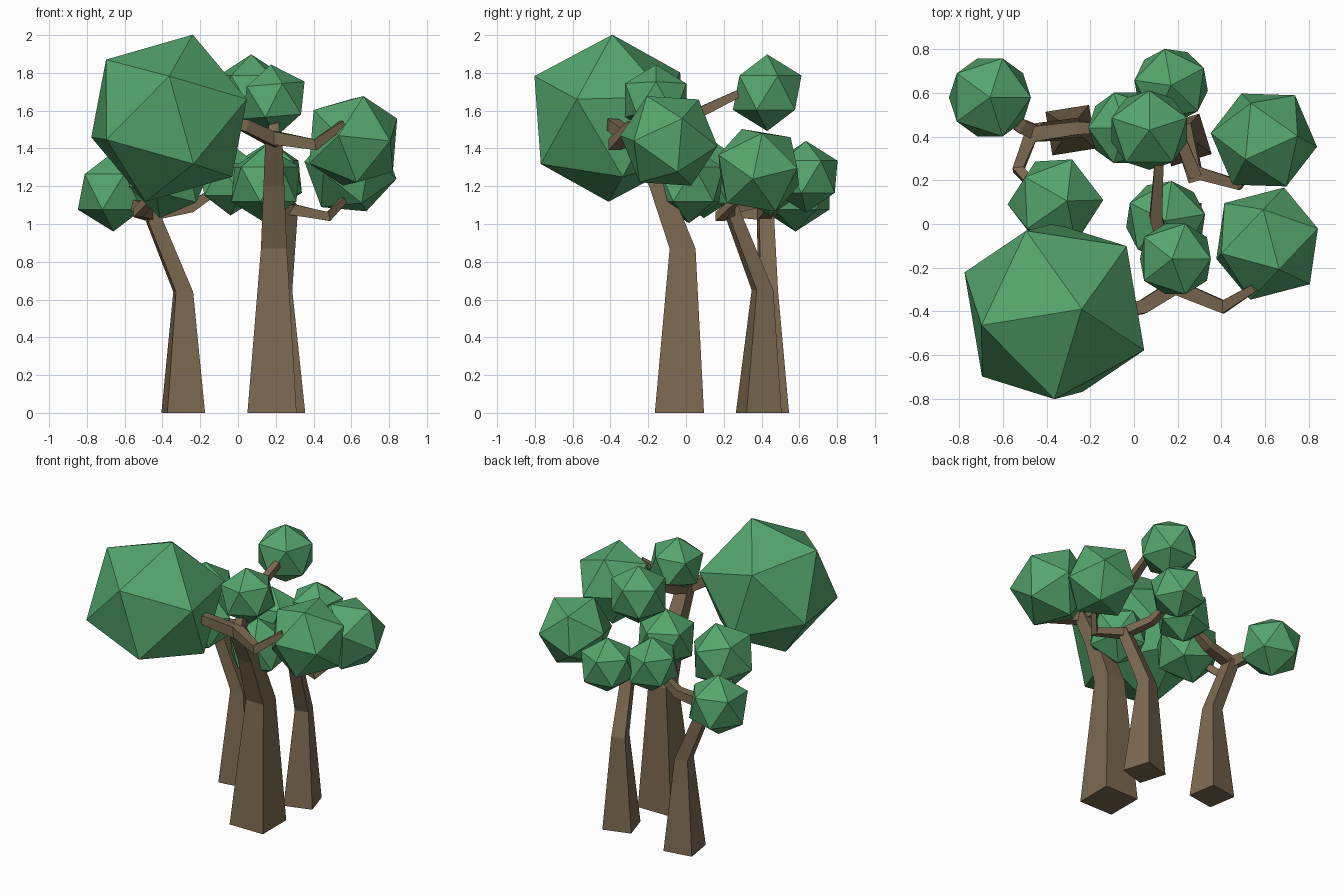
import bpy, bmesh
from math import cos, sin, radians
from mathutils import Vector, Matrix

if "Cube" in bpy.data.objects:
    bpy.data.objects.remove(bpy.data.objects["Cube"])


def material(name, color):
    m = bpy.data.materials.new(name)
    m.diffuse_color = (*color, 1)
    m.use_nodes = True
    m.node_tree.nodes["Principled BSDF"].inputs["Base Color"].default_value = m.diffuse_color
    return m


BARK = material("bark", (0.20, 0.14, 0.08))
LEAF = material("leaf", (0.09, 0.38, 0.15))


def finish(bm, name, mat):
    bmesh.ops.recalc_face_normals(bm, faces=bm.faces)
    me = bpy.data.meshes.new(name)
    bm.to_mesh(me)
    bm.free()
    me.materials.append(mat)
    bpy.context.collection.objects.link(bpy.data.objects.new(name, me))


def limb(name, path, angle=45, flat=False):
    """Four-sided tapered tube; path points are (x, y, z, corner radius)."""
    pts = [Vector(p[:3]) for p in path]
    bm = bmesh.new()
    rings = []
    for i, p in enumerate(pts):
        t = (pts[min(i + 1, len(pts) - 1)] - pts[max(i - 1, 0)]).normalized()
        if flat:
            u, v = Vector((1, 0, 0)), Vector((0, 1, 0))
        else:
            u = t.cross(Vector((0, 0, 1))).normalized()
            v = u.cross(t)
        ring = []
        for k in range(4):
            a = radians(angle + 90 * k)
            ring.append(bm.verts.new(p + path[i][3] * (cos(a) * u + sin(a) * v)))
        rings.append(ring)
    for a, b in zip(rings, rings[1:]):
        for k in range(4):
            bm.faces.new((a[k], a[(k + 1) % 4], b[(k + 1) % 4], b[k]))
    bm.faces.new(rings[0])
    bm.faces.new(rings[-1])
    finish(bm, name, BARK)


def frame(a, b):
    e1 = Vector(a).normalized()
    e2 = (Vector(b) - e1 * e1.dot(Vector(b))).normalized()
    return Matrix((e1, e2, e1.cross(e2))).transposed()


def foliage(name, center, r, corner, neighbour):
    """Icosahedron turned so two adjacent corners point the given ways."""
    bm = bmesh.new()
    bmesh.ops.create_icosphere(bm, subdivisions=1, radius=r)
    bm.verts.ensure_lookup_table()
    a = bm.verts[0]
    b = a.link_edges[0].other_vert(a)
    rot = frame(corner, neighbour) @ frame(a.co, b.co).transposed()
    bmesh.ops.transform(bm, matrix=Matrix.Translation(center) @ rot.to_4x4(), verts=bm.verts)
    finish(bm, name, LEAF)


# Trunks
limb("front_trunk", [(.18, -.035, 0, .184), (.19, -.018, .87, .097),
                     (.19, -.14, 1.2, .078), (.19, -.28, 1.47, .062)], 45, True)
limb("left_trunk", [(-.29, .43, 0, .143), (-.29, .435, .64, .065),
                    (-.46, .42, 1.06, .056)], -36, True)
limb("back_trunk", [(.235, .385, 0, .137), (.23, .405, .65, .065),
                    (.275, .23, 1.1, .05)], -28, True)

# Branches of the front tree
limb("front_branch_left", [(.2, -.28, 1.44, .05), (.04, -.38, 1.52, .045), (-.15, -.42, 1.56, .03)])
limb("front_branch_right", [(.17, -.28, 1.46, .05), (.41, -.38, 1.42, .042), (.555, -.29, 1.53, .025)])
limb("front_branch_back", [(.19, -.26, 1.44, .045), (.1, .03, 1.57, .04), (.12, .36, 1.73, .025)])
limb("front_branch_up", [(.19, -.28, 1.42, .045), (.19, -.18, 1.62, .03)])

# Branches of the left tree
limb("left_branch_out", [(-.45, .42, 1.04, .05), (-.52, .45, 1.09, .045), (-.65, .57, 1.15, .025)])
limb("left_branch_front", [(-.46, .44, 1.05, .045), (-.53, .25, 1.06, .036), (-.42, .13, 1.18, .025)])
limb("left_branch_in", [(-.48, .41, 1.05, .05), (-.25, .44, 1.09, .042), (-.08, .44, 1.2, .025)])

# Branches of the back tree
limb("back_branch_right", [(.27, .24, 1.08, .042), (.48, .18, 1.04, .034), (.58, .29, 1.15, .022)])
limb("back_branch_back", [(.28, .22, 1.08, .042), (.2, .42, 1.12, .035), (.17, .6, 1.22, .022)])

# Foliage
UP = (0, 0, 1)
for name, c, r, a, b in [
    ("front_large", (-.365, -.40, 1.56), .46, (.125, .01, .44), (.415, -.18, .10)),
    ("front_top", (.19, -.16, 1.655), .19, (-.015, 0, .18), (.185, 0, .055)),
    ("front_right", (.61, -.09, 1.44), .27, (.2, -.19, 0), (.24, .03, .105)),
    ("front_back", (.07, .43, 1.695), .203, UP, (0, .18, .09)),
    ("front_low", (.145, .015, 1.21), .205, UP, (.18, .03, .09)),
    ("left_out", (-.66, .58, 1.17), .21, UP, (.195, 0, .065)),
    ("left_front", (-.36, .10, 1.25), .225, (.22, .01, .05), (.07, .2, .08)),
    ("left_in", (-.04, .44, 1.235), .19, UP, (-.18, 0, .09)),
    ("back_right", (.595, .385, 1.285), .25, (.235, -.03, -.045), (.1, .03, .235)),
    ("back_back", (.17, .635, 1.25), .19, UP, (-.03, .17, .08)),
]:
    foliage("foliage_" + name, c, r, a, b)
